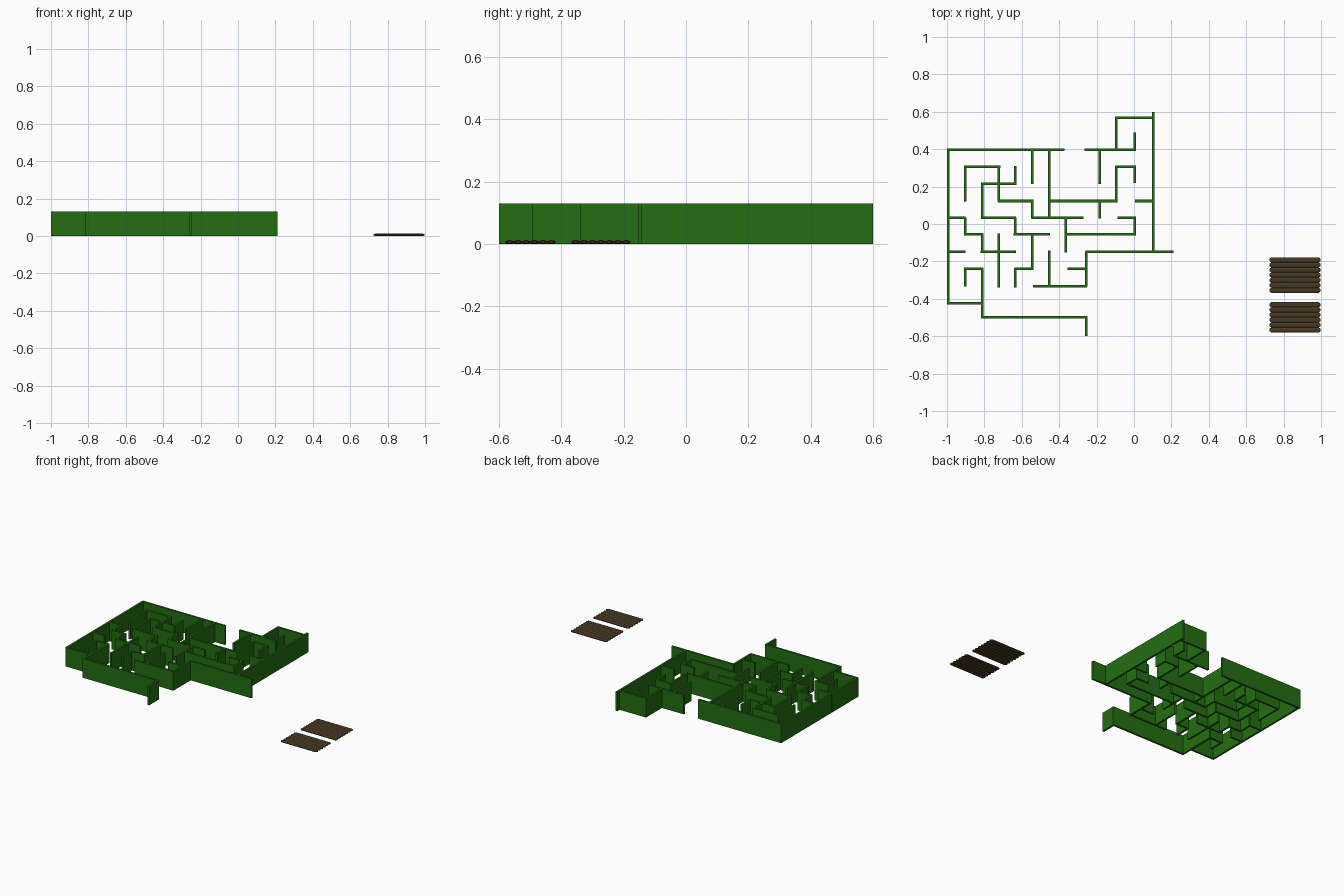
import bpy, bmesh, math

if "Cube" in bpy.data.objects:
    bpy.data.objects.remove(bpy.data.objects["Cube"])

H, T = 0.13, 0.0135   # hedge height and thickness


def material(name, rgb):
    m = bpy.data.materials.new(name)
    m.diffuse_color = (*rgb, 1)
    m.use_nodes = True
    m.node_tree.nodes["Principled BSDF"].inputs["Base Color"].default_value = m.diffuse_color
    return m


GREEN = material("hedge green", (0.018, 0.155, 0.006))
BROWN = material("log brown", (0.062, 0.039, 0.016))


def finish(name, bm, mat):
    bmesh.ops.recalc_face_normals(bm, faces=bm.faces)
    me = bpy.data.meshes.new(name)
    bm.to_mesh(me)
    bm.free()
    me.materials.append(mat)
    ob = bpy.data.objects.new(name, me)
    bpy.context.collection.objects.link(ob)
    return ob


def box(bm, x0, x1, y0, y1, z0, z1):
    vs = bmesh.ops.create_cube(bm, size=1)["verts"]
    for v in vs:
        v.co = ((x0 + x1) / 2 + v.co.x * (x1 - x0),
                (y0 + y1) / 2 + v.co.y * (y1 - y0),
                (z0 + z1) / 2 + v.co.z * (z1 - z0))


# hedges running along x: y -> (start, end) pairs
rows = {
    0.568: [(-.10, .11)],
    0.396: [(-1, -.372), (-.265, .01)],
    0.305: [(-.908, -.715), (-.10, .01)],
    0.215: [(-.818, -.628)],
    0.123: [(-.726, -.537), (-.455, -.088), (.005, .11)],
    0.034: [(-1, -.90), (-.818, -.63), (-.547, -.27), (-.088, .005)],
    -0.056: [(-.908, -.808), (-.645, -.45), (-.37, .01)],
    -0.148: [(-1, -.90), (-.82, -.63), (-.26, .21)],
    -0.238: [(-.908, -.808), (-.638, -.537), (-.355, -.255)],
    -0.334: [(-.54, -.25)],
    -0.424: [(-1, -.81)],
    -0.499: [(-.818, -.25)],
}
# hedges running along y: x -> (start, end) pairs
columns = {
    -0.993: [(-.43, .40)],
    -0.903: [(.12, .31), (-.06, .035), (-.335, -.235)],
    -0.812: [(.03, .22), (-.15, -.05), (-.50, -.235)],
    -0.722: [(.12, .31), (-.34, -.05)],
    -0.634: [(.215, .31), (-.06, .035), (-.34, -.235)],
    -0.544: [(.215, .396), (.03, .128), (-.24, -.056)],
    -0.453: [(.03, .396), (-.333, -.143)],
    -0.365: [(-.153, .034)],
    -0.255: [(-.333, -.148), (-.60, -.495)],
    -0.184: [(.215, .396), (.03, .123)],
    -0.094: [(.396, .575), (.12, .31)],
    0.005: [(.396, .488), (.22, .305), (-.062, .04)],
    0.104: [(-.15, .60)],
}

bm = bmesh.new()
for y, spans in rows.items():
    for a, b in spans:
        box(bm, a, b, y - T / 2, y + T / 2, 0, H)
finish("cross_hedges", bm, GREEN)

bm = bmesh.new()
for x, spans in columns.items():
    for a, b in spans:
        box(bm, x - T / 2, x + T / 2, a, b, 0, H)
finish("long_hedges", bm, GREEN)


def log_raft(name, y0, y1, count, x0=0.725, x1=0.997, h=0.012, n=8):
    """Row of flat rounded logs with tapered ends."""
    bm = bmesh.new()
    w = (y1 - y0) / count
    for i in range(count):
        yc = y0 + w * (i + 0.5)
        rings = []
        for x, s in ((x0, .5), (x0 + .009, 1), (x1 - .009, 1), (x1, .5)):
            ring = []
            for k in range(n):
                a = 2 * math.pi * (k + .5) / n
                c = math.cos(math.pi / n)
                ring.append(bm.verts.new((x, yc + s * w / 2 * math.cos(a) / c,
                                          h / 2 + s * h / 2 * math.sin(a) / c)))
            rings.append(ring)
        for r, q in zip(rings, rings[1:]):
            for k in range(n):
                bm.faces.new((r[k], r[(k + 1) % n], q[(k + 1) % n], q[k]))
        bm.faces.new(rings[0])
        bm.faces.new(rings[-1])
    return finish(name, bm, BROWN)


# two log bridges lying beside the maze
log_raft("back_log_bridge", -.368, -.178, 7)
log_raft("front_log_bridge", -.58, -.418, 6)
